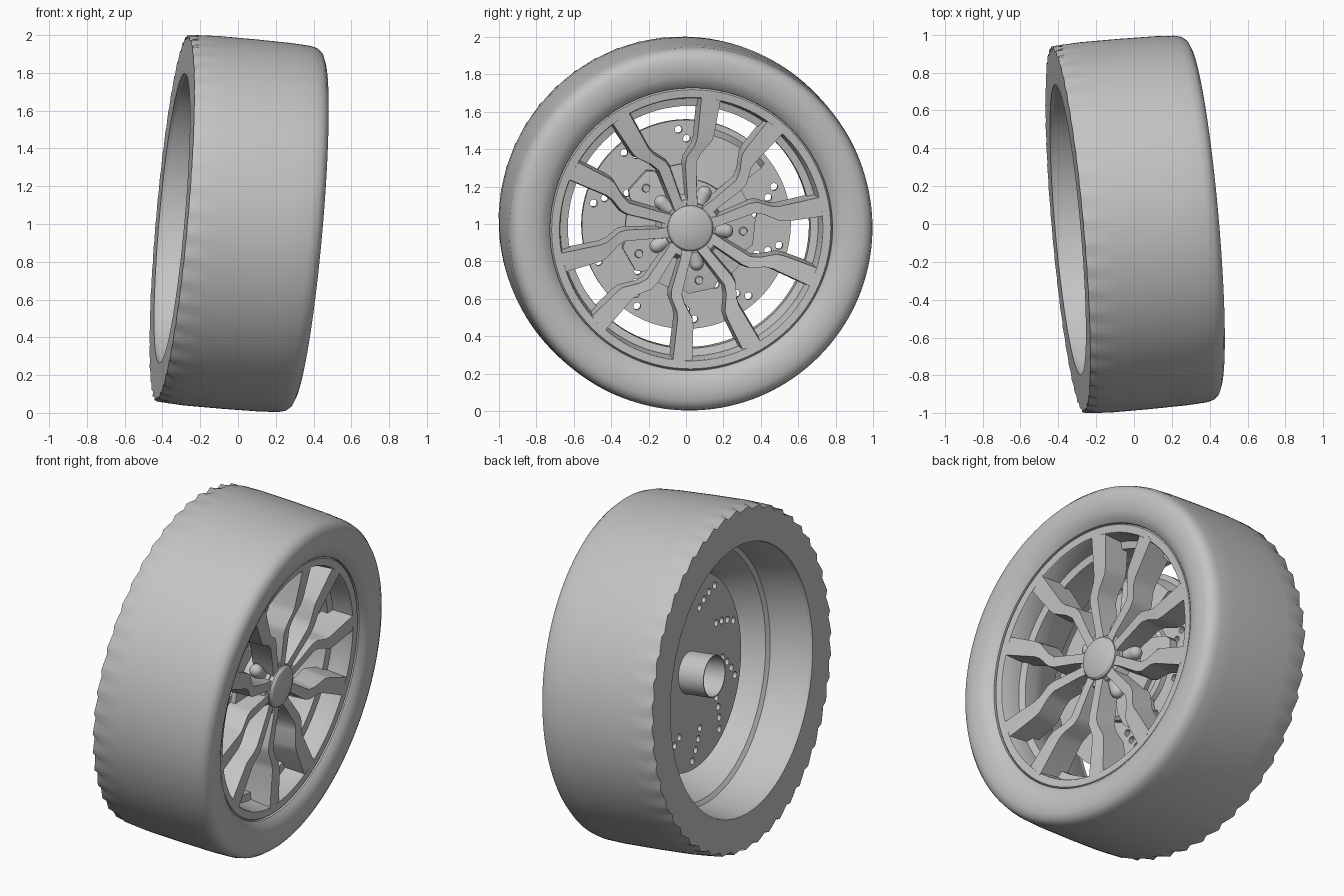
import bpy, bmesh
from math import sin, cos, pi, radians
from mathutils import Vector, Matrix

cube = bpy.data.objects.get("Cube")
if cube:
    bpy.data.objects.remove(cube, do_unlink=True)

grey = bpy.data.materials.new("plain grey")
grey.use_nodes = True
grey.diffuse_color = (0.55, 0.55, 0.55, 1)
grey.node_tree.nodes["Principled BSDF"].inputs["Base Color"].default_value = (0.55, 0.55, 0.55, 1)

# The axle runs along local x, then the whole wheel is steered and leaned
axle = Vector((1, 0.088, -0.088)).normalized()
LEAN = Matrix.Translation((0, 0, 1)) @ Vector((1, 0, 0)).rotation_difference(axle).to_matrix().to_4x4()
PAIRS = [radians(30 + 72 * k) for k in range(5)]
GAPS = [a + pi / 5 for a in PAIRS]


def polar(a, r, t):
    return Vector((a, r * cos(t), r * sin(t)))


def spun(angle, a, u, v):
    return Matrix.Rotation(angle, 3, 'X') @ Vector((a, u, v))


def add_object(name, mesh):
    mesh.materials.clear()
    mesh.materials.append(grey)
    ob = bpy.data.objects.new(name, mesh)
    bpy.context.collection.objects.link(ob)
    ob.matrix_world = LEAN
    bpy.ops.object.select_all(action='DESELECT')
    ob.select_set(True)
    bpy.context.view_layer.objects.active = ob
    bpy.ops.object.shade_smooth_by_angle(angle=radians(32))
    return ob


def finish(name, bm):
    bmesh.ops.recalc_face_normals(bm, faces=bm.faces)
    mesh = bpy.data.meshes.new(name)
    bm.to_mesh(mesh)
    bm.free()
    return add_object(name, mesh)


def revolve(name, profile, seg=64, closed=True, notch=None):
    """Spin (axial, radius) points about the axle; notch = ring with a sawtooth edge."""
    bm = bmesh.new()
    rings = []
    for j, (a, r) in enumerate(profile):
        saw = [0.022 * (i % 4) / 3 if j == notch else 0 for i in range(seg)]
        rings.append([bm.verts.new(polar(a, r + saw[i], 2 * pi * i / seg)) for i in range(seg)])
    pairs = list(zip(rings, rings[1:]))
    if closed:
        pairs.append((rings[-1], rings[0]))
    else:
        bm.faces.new(rings[0])
        bm.faces.new(rings[-1])
    for p, q in pairs:
        for i in range(seg):
            k = (i + 1) % seg
            bm.faces.new((p[i], p[k], q[k], q[i]))
    return finish(name, bm)


def loft(bm, sections):
    """Skin a row of four-cornered sections and cap both ends."""
    rows = [[bm.verts.new(p) for p in s] for s in sections]
    bm.faces.new(rows[0])
    bm.faces.new(rows[-1])
    for p, q in zip(rows, rows[1:]):
        for i in range(4):
            k = (i + 1) % 4
            bm.faces.new((p[i], p[k], q[k], q[i]))


def bar(bm, angle, stations, back, draft=0.0):
    """Radial bar; station = (u, v, half width, front)."""
    loft(bm, [[spun(angle, front, u, v - w), spun(angle, front, u, v + w),
               spun(angle, back, u, v + w + draft), spun(angle, back, u, v - w - draft)]
              for u, v, w, front in stations])


# Tyre
revolve("tyre", [(-0.352, 0.77), (-0.352, 0.952), (-0.3, 0.977), (-0.2, 0.982), (0.0, 0.982),
                 (0.2, 0.979), (0.3, 0.973), (0.335, 0.964), (0.358, 0.945), (0.37, 0.915),
                 (0.373, 0.87), (0.366, 0.82), (0.35, 0.782), (0.325, 0.757), (0.29, 0.755),
                 (0.0, 0.76)], seg=192, notch=1)

# Rim barrel with its inner step, window ledge and front lip
revolve("rim_barrel", [(-0.35, 0.78), (-0.33, 0.768), (-0.1, 0.742), (-0.085, 0.718), (-0.06, 0.708),
                       (0.06, 0.66), (0.12, 0.648), (0.19, 0.65), (0.2, 0.69), (0.31, 0.702),
                       (0.316, 0.706), (0.32, 0.748), (0.31, 0.756), (-0.3, 0.79)], seg=96)

# Forked spokes, five mirrored pairs
bm = bmesh.new()
for angle in PAIRS:
    for side in (1, -1):
        path = [(0.11, 0.033, 0.03, 0.265), (0.17, 0.045, 0.026, 0.27), (0.34, 0.072, 0.03, 0.28),
                (0.38, 0.096, 0.038, 0.285), (0.435, 0.16, 0.046, 0.295),
                (0.47, 0.18, 0.046, 0.30), (0.685, 0.256, 0.056, 0.318)]
        bar(bm, angle, [(u, side * v, w, f) for u, v, w, f in path], 0.15, 0.012)
finish("forked_spokes", bm)

# Sunken webs closing the root of each fork
bm = bmesh.new()
for angle in PAIRS:
    bar(bm, angle, [(0.1, 0, 0.04, 0.26), (0.155, 0, 0.04, 0.26), (0.18, 0, 0.04, 0.19),
                    (0.34, 0, 0.06, 0.18)], 0.15)
finish("spoke_webs", bm)

# Hub and domed centre cap
revolve("hub", [(0.0, 0.15), (0.12, 0.15), (0.25, 0.135)], closed=False)
revolve("centre_cap", [(0.22, 0.124), (0.272, 0.122), (0.285, 0.112), (0.295, 0.085), (0.302, 0.03)],
        closed=False)

# Rounded wheel studs lying between the spoke pairs
bm = bmesh.new()
for angle in GAPS:
    turn = Matrix.Rotation(angle, 4, 'X')
    upright = Matrix.Rotation(-pi / 2, 4, 'X')
    bmesh.ops.create_cone(bm, cap_ends=True, segments=20, radius1=0.038, radius2=0.038, depth=0.12,
                          matrix=turn @ Matrix.Translation((0.19, 0.14, 0)) @ upright)
    bmesh.ops.create_uvsphere(bm, u_segments=20, v_segments=10, radius=0.038,
                              matrix=turn @ Matrix.Translation((0.19, 0.2, 0)) @ upright)
finish("wheel_studs", bm)

# Disc carrier: hat, five lobes and their bolts
revolve("disc_hat", [(0.0, 0.3), (0.05, 0.29), (0.065, 0.27)], closed=False)
bm = bmesh.new()
for angle in GAPS:
    bar(bm, angle, [(0.14, 0, 0.09, 0.1), (0.24, 0, 0.11, 0.095), (0.33, 0, 0.095, 0.09),
                    (0.36, 0, 0.07, 0.085)], 0.03)
finish("carrier_lobes", bm)
bm = bmesh.new()
for angle in GAPS:
    bmesh.ops.create_cone(bm, cap_ends=True, segments=16, radius1=0.026, radius2=0.02, depth=0.05,
                          matrix=Matrix.Rotation(angle, 4, 'X') @ Matrix.Translation((0.09, 0.3, 0))
                          @ Matrix.Rotation(pi / 2, 4, 'Y'))
finish("carrier_bolts", bm)


# Drilled brake disc
def ring_spline(curve, cx, cy, r, n):
    s = curve.splines.new('POLY')
    s.points.add(n - 1)
    for i, p in enumerate(s.points):
        t = 2 * pi * i / n
        p.co = (cx + r * cos(t), cy + r * sin(t), 0, 1)
    s.use_cyclic_u = True


curve = bpy.data.curves.new("disc_outline", 'CURVE')
curve.dimensions = '2D'
curve.fill_mode = 'BOTH'
curve.extrude = 0.022
ring_spline(curve, 0, 0, 0.56, 96)
for row in range(10):
    for step in range(4):
        r = 0.36 + 0.05 * step
        t = radians(116 + 36 * row + 5 * step)
        ring_spline(curve, r * cos(t), r * sin(t), 0.02, 14)
helper = bpy.data.objects.new("disc_outline", curve)
bpy.context.collection.objects.link(helper)
bpy.context.view_layer.update()
graph = bpy.context.evaluated_depsgraph_get()
disc = bpy.data.meshes.new_from_object(helper.evaluated_get(graph))
bpy.data.objects.remove(helper, do_unlink=True)
disc.transform(Matrix(((0, 0, 1, 0), (1, 0, 0, 0), (0, 1, 0, 0), (0, 0, 0, 1))))
add_object("brake_disc", disc)

# Brake caliper hugging the disc front
bm = bmesh.new()
sections = []
for i in range(10):
    t = radians(38 + 5 * i)
    sections.append([polar(0.02, 0.24, t), polar(0.125, 0.25, t), polar(0.1, 0.5, t), polar(0.02, 0.53, t)])
loft(bm, sections)
finish("brake_caliper", bm)

# Open axle tube at the back
revolve("axle_tube", [(-0.18, 0.12), (-0.18, 0.114), (0.0, 0.114), (0.0, 0.12)], seg=48)
